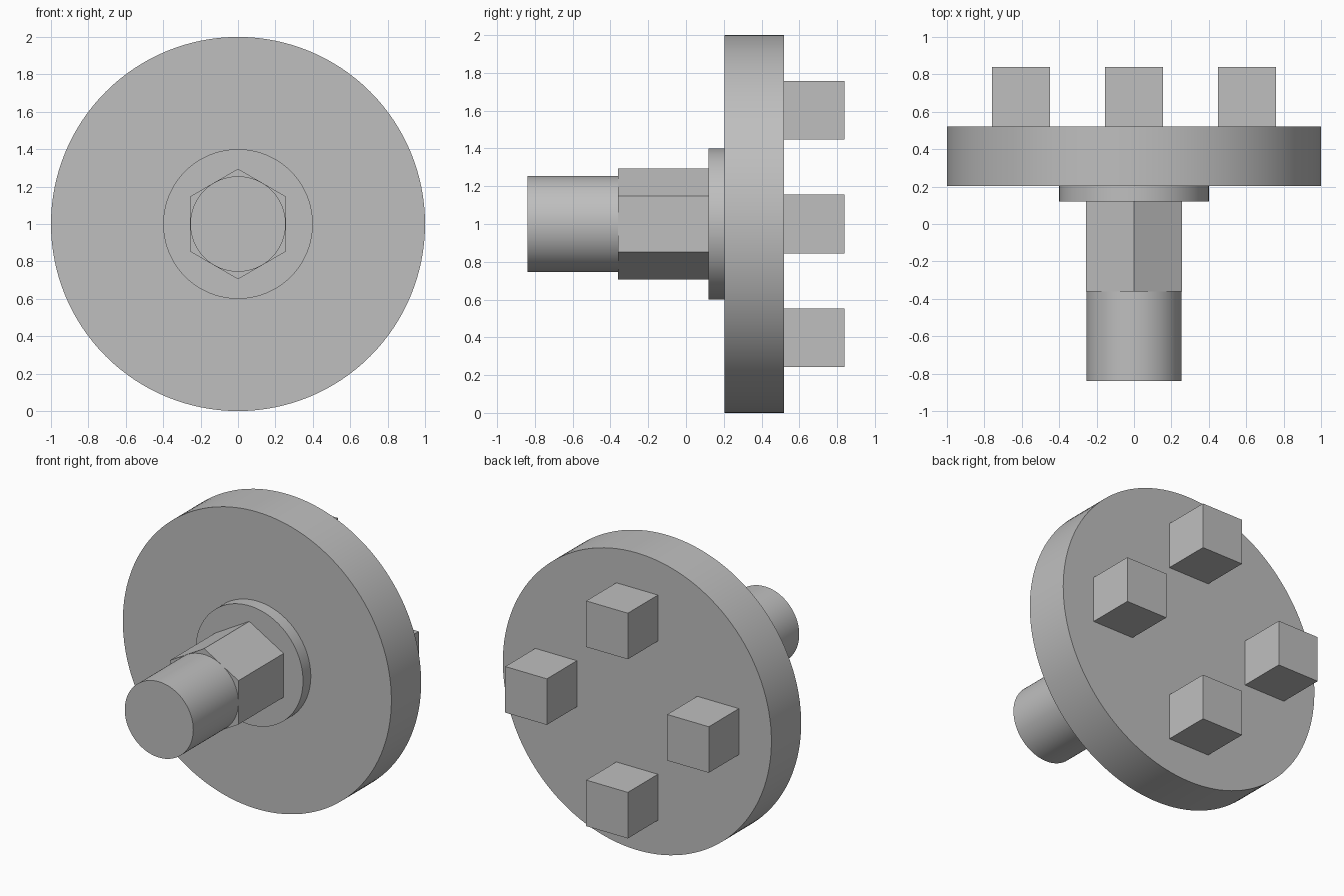
import bpy
import math
from mathutils import Matrix

cube = bpy.data.objects.get("Cube")
if cube:
    bpy.data.objects.remove(cube, do_unlink=True)

# One plain grey for the whole part
grey = bpy.data.materials.new("plain_grey")
grey.use_nodes = True
colour = (0.52, 0.52, 0.52, 1)
grey.diffuse_color = colour
grey.node_tree.nodes["Principled BSDF"].inputs["Base Color"].default_value = colour

AXIS_Z = 1.0


def turned_part(name, radius, y0, y1, sides=128):
    """Prism or cylinder along the y axis, with a vertex at the top."""
    bpy.ops.mesh.primitive_cylinder_add(vertices=sides, radius=radius, depth=y1 - y0)
    obj = bpy.context.object
    obj.name = name
    obj.data.transform(Matrix.Rotation(math.pi / 2, 4, "X"))
    obj.location = (0, (y0 + y1) / 2, AXIS_Z)
    obj.data.materials.append(grey)
    if sides > 6:
        bpy.ops.object.shade_smooth_by_angle(angle=math.radians(30))
    return obj


def peg(name, x, z, size=0.31, y0=0.52, y1=0.84):
    """Square drive peg standing on the back of the disc."""
    bpy.ops.mesh.primitive_cube_add(size=1)
    obj = bpy.context.object
    obj.name = name
    obj.data.transform(Matrix.Diagonal((size, y1 - y0, size, 1)))
    obj.location = (x, (y0 + y1) / 2, z)
    obj.data.materials.append(grey)


# Shaft, hexagon, collar and disc along one axis
turned_part("round_shaft", 0.255, -0.84, -0.36)
turned_part("hex_section", 0.295, -0.36, 0.12, sides=6)
turned_part("collar", 0.4, 0.12, 0.203)
turned_part("disc", 1.0, 0.203, 0.52)

# Four pegs around the axis
for i, label in enumerate(("left", "top", "right", "bottom")):
    angle = i * math.pi / 2
    peg(label + "_peg", 0.603 * math.cos(angle), AXIS_Z + 0.603 * math.sin(angle))
